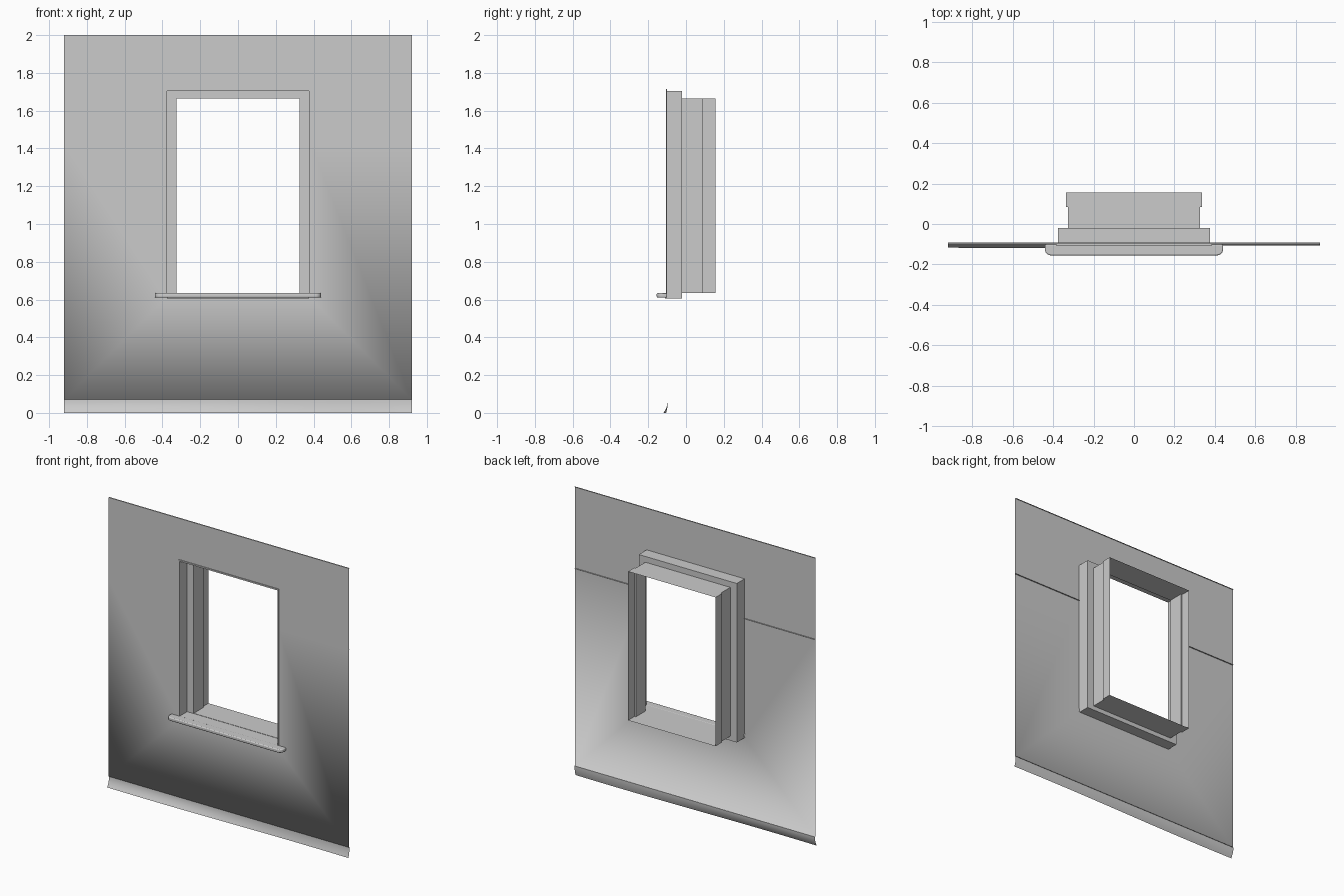
import bpy
import math

default = bpy.data.objects.get("Cube")
if default:
    bpy.data.objects.remove(default, do_unlink=True)

plaster = bpy.data.materials.new("plaster_grey")
plaster.use_nodes = True
COLOUR = (0.6, 0.6, 0.6, 1)
plaster.diffuse_color = COLOUR
plaster.node_tree.nodes["Principled BSDF"].inputs["Base Color"].default_value = COLOUR


def add_mesh(name, verts, faces, smooth=False):
    mesh = bpy.data.meshes.new(name)
    mesh.from_pydata(verts, [], faces)
    mesh.materials.append(plaster)
    mesh.polygons.foreach_set("use_smooth", [smooth] * len(faces))
    mesh.update()
    obj = bpy.data.objects.new(name, mesh)
    bpy.context.collection.objects.link(obj)
    return obj


W, TOP, SEAM, CREASE = 0.92, 2.0, 1.435, 0.07    # wall half width and heights
H, HEAD, SILL = 0.38, 1.71, 0.61                 # opening in the wall
FACE, BACK = -0.1, -0.092                        # wall face and folded edge

# Lower wall: U-shaped sheet around the opening, folded back at the crease
add_mesh("lower_wall", [
    (-W, FACE, SEAM), (-H, FACE, SEAM), (-H, FACE, SILL), (H, FACE, SILL),
    (H, FACE, SEAM), (W, FACE, SEAM), (W, FACE, CREASE), (-W, FACE, CREASE),
    (-W, BACK, CREASE), (W, BACK, CREASE)],
    [(0, 7, 2, 1), (7, 6, 3, 2), (6, 5, 4, 3), (7, 8, 9, 6)], smooth=True)

# Upper wall: flat sheet over the opening, with narrow folded edges
add_mesh("upper_wall", [
    (-W, FACE, SEAM), (-H, FACE, SEAM), (-H, FACE, HEAD), (H, FACE, HEAD),
    (H, FACE, SEAM), (W, FACE, SEAM), (W, FACE, TOP), (-W, FACE, TOP),
    (-W, BACK, TOP), (W, BACK, TOP),
    (-W, BACK, SEAM), (-H, BACK, SEAM), (H, BACK, SEAM), (W, BACK, SEAM)],
    [(0, 1, 2, 7), (7, 2, 3, 6), (3, 4, 5, 6), (7, 6, 9, 8),
     (0, 10, 11, 1), (4, 12, 13, 5)])

# Wavy flared strip along the foot of the wall
COLS, ROWS = 24, 5
verts, faces = [], []
for i in range(COLS + 1):
    x = -W + 2 * W * i / COLS
    flare = 0.017 - 0.007 * math.sin(math.pi * x / 1.2)
    for j in range(ROWS + 1):
        t = j / ROWS
        verts.append((x, -0.095 - flare * t ** 2, CREASE * (1 - t)))
for i in range(COLS):
    for j in range(ROWS):
        a = i * (ROWS + 1) + j
        faces.append((a, a + 1, a + ROWS + 2, a + ROWS + 1))
add_mesh("wall_foot", verts, faces, smooth=True)

# Window surround: stepped rectangular rings (half width, y, bottom, top)
rings = [
    (0.385, -0.100, 0.610, 1.715), (0.385, -0.105, 0.610, 1.715),
    (0.375, -0.105, 0.610, 1.705), (0.375, -0.020, 0.610, 1.705),
    (0.325, -0.020, 0.635, 1.665), (0.325, 0.085, 0.635, 1.665),
    (0.335, 0.085, 0.635, 1.665), (0.335, 0.155, 0.635, 1.665)]
verts, faces = [], []
for half, y, low, high in rings:
    verts += [(-half, y, low), (half, y, low), (half, y, high), (-half, y, high)]
for r in range(len(rings) - 1):
    for k in range(4):
        a, b = 4 * r + k, 4 * r + (k + 1) % 4
        # skip steps that have no area at the head and foot
        if r == 5 and k % 2 == 0:
            continue
        faces.append((a, b, b + 4, a + 4))
add_mesh("window_surround", verts, faces)


def slab(name, outline, low, high, bevel=0):
    n = len(outline)
    verts = [(x, y, z) for z in (low, high) for x, y in outline]
    faces = [tuple(reversed(range(n))), tuple(range(n, 2 * n))]
    faces += [(i, (i + 1) % n, (i + 1) % n + n, i + n) for i in range(n)]
    obj = add_mesh(name, verts, faces)
    if bevel:
        mod = obj.modifiers.new("soft_edge", "BEVEL")
        mod.width, mod.segments = bevel, 3
        mod.limit_method, mod.angle_limit = "ANGLE", math.radians(50)
        bpy.ops.object.select_all(action="DESELECT")
        obj.select_set(True)
        bpy.context.view_layer.objects.active = obj
        bpy.ops.object.shade_smooth_by_angle(angle=math.radians(40))
    return obj


# Projecting sill with rounded front corners
R, HALF, FRONT = 0.03, 0.44, -0.155
corner = [(HALF - R + R * math.sin(a), FRONT + R - R * math.cos(a))
          for a in [math.pi / 2 * i / 6 for i in range(7)]]
outline = [(-x, y) for x, y in reversed(corner)] + corner
outline += [(HALF, FACE), (-HALF, FACE)]
slab("sill_nose", outline, 0.61, 0.634, bevel=0.006)

# Sill bed running back through the surround
slab("sill_bed", [(-0.375, -0.11), (0.375, -0.11), (0.375, -0.02), (-0.375, -0.02)],
     0.605, 0.633)
